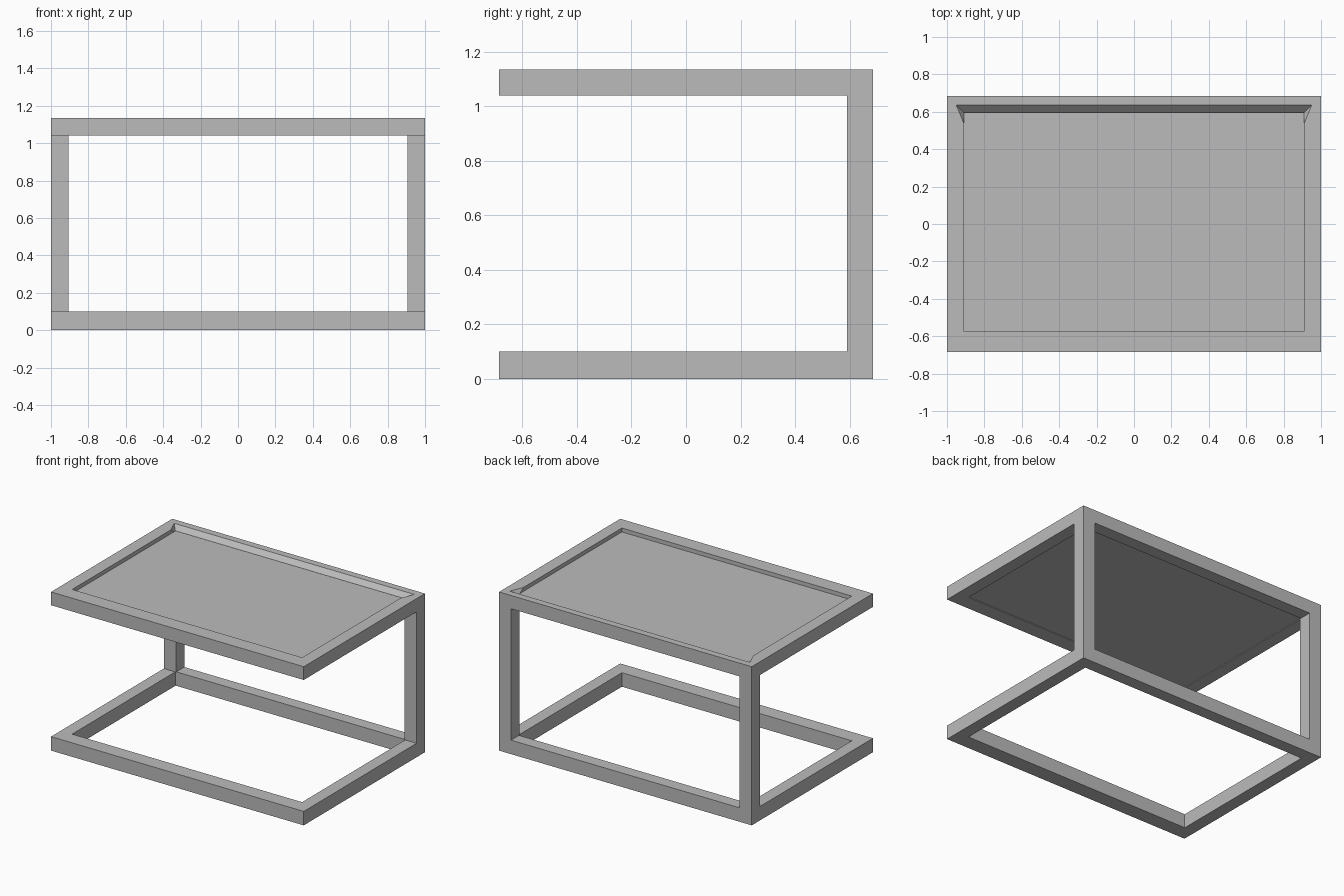
import bpy, bmesh

cube = bpy.data.objects.get("Cube")
if cube:
    bpy.data.objects.remove(cube, do_unlink=True)

# Overall size and bar widths
HALF_X, HALF_Y, HEIGHT, BAR = 1.0, 0.685, 1.135, 0.095
IN_X, IN_FRONT, IN_BACK = 0.91, -0.575, 0.595

grey = bpy.data.materials.new("grey")
grey.use_nodes = True
grey.diffuse_color = (0.5, 0.5, 0.5, 1)
grey.node_tree.nodes["Principled BSDF"].inputs["Base Color"].default_value = (0.5, 0.5, 0.5, 1)


def finish(name, bm):
    bmesh.ops.recalc_face_normals(bm, faces=bm.faces)
    mesh = bpy.data.meshes.new(name)
    bm.to_mesh(mesh)
    bm.free()
    mesh.materials.append(grey)
    obj = bpy.data.objects.new(name, mesh)
    bpy.context.collection.objects.link(obj)
    return obj


def rect(x, y0, y1):
    return [(-x, y0), (x, y0), (x, y1), (-x, y1)]


def frame(name, z0, z1, chamfer=0):
    """Rectangular ring with mitred corners, optionally chamfered at the back inner edge."""
    bm = bmesh.new()
    outer, inner = rect(HALF_X, -HALF_Y, HALF_Y), rect(IN_X, IN_FRONT, IN_BACK)
    loops = [[bm.verts.new((x, y, z)) for x, y in ring]
             for ring, z in ((outer, z0), (outer, z1), (inner, z1), (inner, z0))]
    for a, b in zip(loops, loops[1:] + loops[:1]):
        for i in range(4):
            j = (i + 1) % 4
            bm.faces.new((a[i], a[j], b[j], b[i]))
    if chamfer:
        edge = bm.edges.get((loops[2][2], loops[2][3]))
        bmesh.ops.bevel(bm, geom=[edge], offset=chamfer, segments=1, affect='EDGES')
    return finish(name, bm)


def box(name, x0, x1, y0, y1, z0, z1):
    bm = bmesh.new()
    bmesh.ops.create_cube(bm, size=1)
    for v in bm.verts:
        v.co = ((x0, x1)[v.co.x > 0], (y0, y1)[v.co.y > 0], (z0, z1)[v.co.z > 0])
    return finish(name, bm)


# Floor frame and table-top frame
frame("base_frame", 0, 0.1)
frame("top_frame", HEIGHT - BAR, HEIGHT, chamfer=0.04)

# Recessed table panel
box("top_panel", -IN_X, IN_X, IN_FRONT, IN_BACK, HEIGHT - BAR + 0.005, HEIGHT - 0.028)

# Back posts
for side, x0, x1 in (("right", -HALF_X, -HALF_X + BAR), ("left", HALF_X - BAR, HALF_X)):
    box(side + "_post", x0, x1, HALF_Y - BAR, HALF_Y, 0.1, HEIGHT - BAR)
